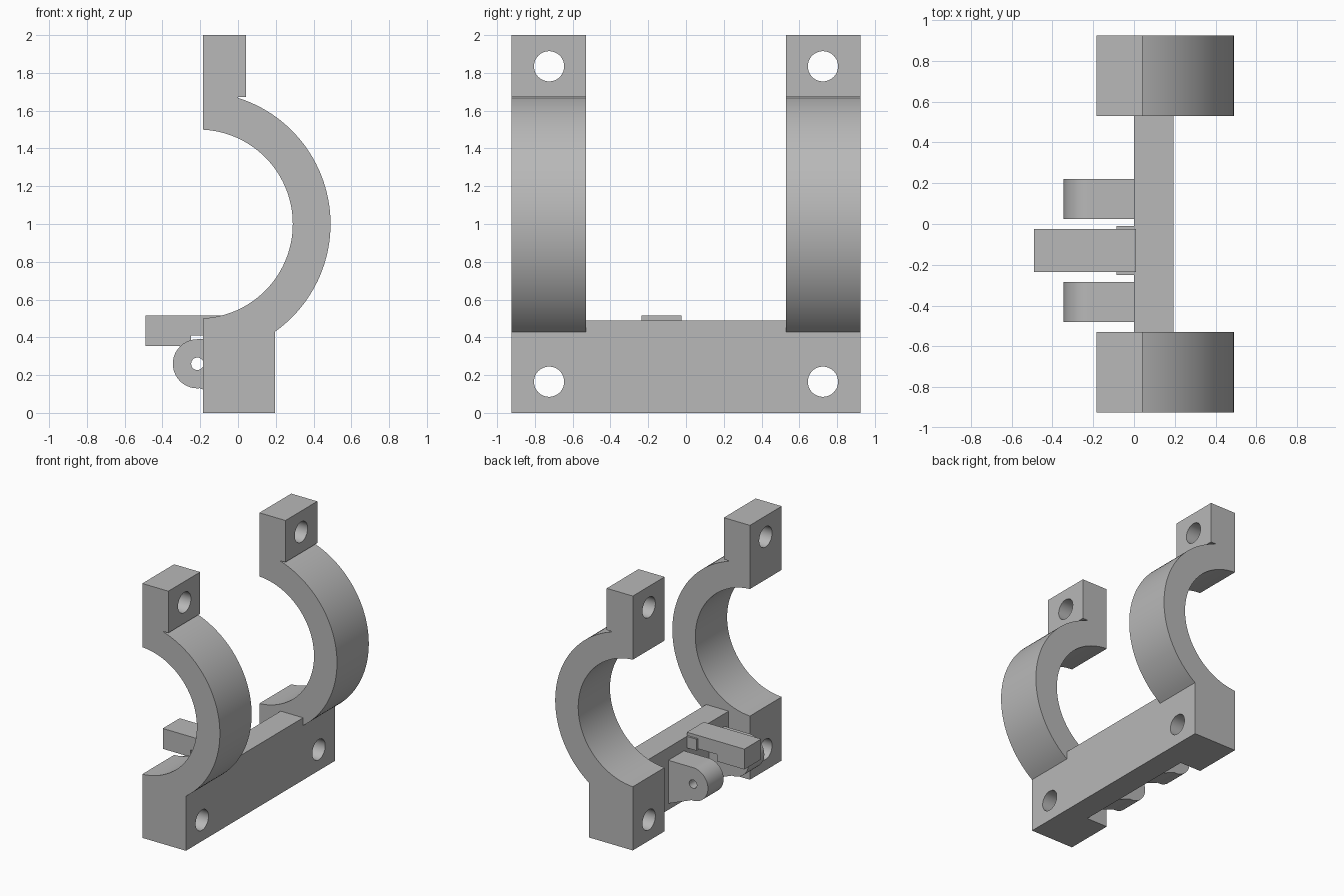
import bpy, bmesh, math

if "Cube" in bpy.data.objects:
    bpy.data.objects.remove(bpy.data.objects["Cube"])

grey = bpy.data.materials.new("plain_grey")
grey.diffuse_color = (0.48, 0.48, 0.48, 1)
grey.use_nodes = True
grey.node_tree.nodes["Principled BSDF"].inputs["Base Color"].default_value = grey.diffuse_color


def prism(name, pts, y0, y1):
    """Extrude an (x, z) outline from y0 to y1."""
    bm = bmesh.new()
    face = bm.faces.new([bm.verts.new((x, y0, z)) for x, z in pts])
    ext = bmesh.ops.extrude_face_region(bm, geom=[face])
    moved = [v for v in ext["geom"] if isinstance(v, bmesh.types.BMVert)]
    bmesh.ops.translate(bm, verts=moved, vec=(0, y1 - y0, 0))
    bmesh.ops.recalc_face_normals(bm, faces=bm.faces)
    me = bpy.data.meshes.new(name)
    bm.to_mesh(me)
    bm.free()
    ob = bpy.data.objects.new(name, me)
    bpy.context.collection.objects.link(ob)
    me.materials.append(grey)
    return ob


def rect(x0, x1, z0, z1):
    return [(x0, z0), (x1, z0), (x1, z1), (x0, z1)]


def arc(cx, cz, r, a0, a1, n):
    return [(cx + r * math.cos(a0 + (a1 - a0) * i / n),
             cz + r * math.sin(a0 + (a1 - a0) * i / n)) for i in range(n + 1)]


def combine(ob, other, op):
    """Apply a boolean and remove the tool object."""
    mod = ob.modifiers.new(op, 'BOOLEAN')
    mod.operation, mod.object, mod.solver = op, other, 'EXACT'
    bpy.context.view_layer.update()
    dg = bpy.context.evaluated_depsgraph_get()
    me = bpy.data.meshes.new_from_object(ob.evaluated_get(dg))
    ob.modifiers.clear()
    ob.data = me
    bpy.data.objects.remove(other)


def hole_x(y, z, r):
    """Cylinder cutter along x."""
    bpy.ops.mesh.primitive_cylinder_add(vertices=48, radius=r, depth=2,
                                        location=(0, y, z), rotation=(0, math.pi / 2, 0))
    ob = bpy.context.object
    ob.hide_render = True
    ob.data.materials.append(grey)
    return ob


# Half-ring bracket outline: foot block, outer arc, top tab, inner arc
CX, CZ, RI, RO = -0.21, 1.0, 0.5, 0.7
LEFT, RIGHT = -0.185, 0.195
a_low = -math.acos((RIGHT - CX) / RO)
a_high = math.acos((0 - CX) / RO)
a_in = math.acos((LEFT - CX) / RI)
outline = ([(LEFT, 0), (RIGHT, 0)]
           + arc(CX, CZ, RO, a_low, a_high, 48)
           + [(0, 1.672), (0.042, 1.672), (0.042, 2), (LEFT, 2)]
           + arc(CX, CZ, RI, a_in, -a_in, 64))

# Two brackets joined by a cross beam
frame = prism("clamp_frame", rect(0, RIGHT, 0, 0.49), -0.6, 0.6)
for s in (-1, 1):
    bracket = prism("bracket", outline, *sorted((s * 0.53, s * 0.925)))
    combine(frame, bracket, 'UNION')

# Bolt holes through the feet and tabs
for y in (-0.725, 0.725):
    for z in (0.165, 1.835):
        combine(frame, hole_x(y, z, 0.08), 'DIFFERENCE')

# Pierced hinge lugs behind the beam
parts = [frame]
lug_outline = ([(0.0, 0.05), (0.0, 0.39)]
               + arc(-0.215, 0.26, 0.13, math.pi / 2, math.pi * 1.5 + 0.1, 32))
for name, y0, y1 in (("rear_hinge_lug", 0.025, 0.22), ("front_hinge_lug", -0.48, -0.285)):
    lug = prism(name, lug_outline, y0, y1)
    pin = prism("pin_cutter", arc(-0.215, 0.26, 0.033, 0, math.tau * 31 / 32, 31),
                y0 - 0.1, y1 + 0.1)
    pin.hide_render = True
    combine(lug, pin, 'DIFFERENCE')
    parts.append(lug)

# Stepped latch arm and its root plate
parts.append(prism("latch_arm", [(-0.49, 0.355), (-0.25, 0.355), (-0.25, 0.41),
                                 (0.01, 0.41), (0.01, 0.515), (-0.49, 0.515)],
                   -0.235, -0.025))
parts.append(prism("arm_root", rect(-0.085, 0.0, 0.40, 0.49), -0.25, -0.01))

# Smooth curved walls, keep corners sharp
bpy.ops.object.select_all(action='DESELECT')
for ob in parts:
    ob.select_set(True)
bpy.context.view_layer.objects.active = frame
bpy.ops.object.shade_smooth_by_angle(angle=math.radians(30))
